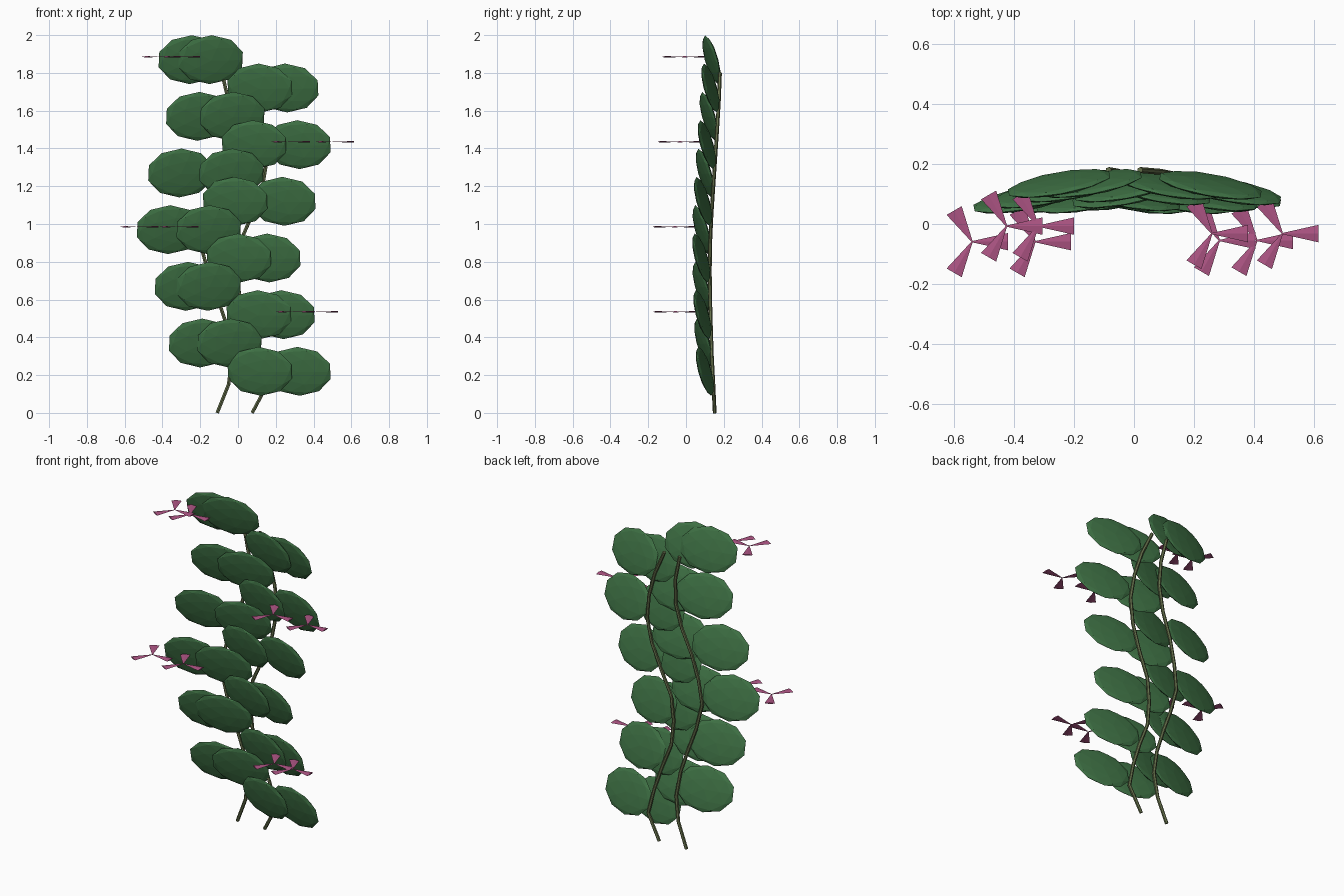
import bpy, bmesh, math
from mathutils import Matrix, Vector

if "Cube" in bpy.data.objects:
    bpy.data.objects.remove(bpy.data.objects["Cube"])

def material(name, color):
    m = bpy.data.materials.new(name)
    m.diffuse_color = color
    m.use_nodes = True
    m.node_tree.nodes["Principled BSDF"].inputs["Base Color"].default_value = m.diffuse_color
    return m

GREEN = material("leaf_green", (0.05, 0.17, 0.06, 1))
BARK = material("stem_olive", (0.13, 0.16, 0.07, 1))
PINK = material("petal_pink", (0.42, 0.09, 0.23, 1))

def mesh_object(name, bm, mat):
    me = bpy.data.meshes.new(name)
    bm.to_mesh(me)
    bm.free()
    me.materials.append(mat)
    ob = bpy.data.objects.new(name, me)
    bpy.context.collection.objects.link(ob)
    return ob

STEP = 0.15
# sideways sway of the two stems and their common depth, one value per node
SWAY = {
    "left": [-.11, -.05, -.03, -.055, -.105, -.16, -.20, -.18, -.14, -.08, -.045, -.05, -.085],
    "right": [.075, .155, .12, .07, .01, -.005, .01, .075, .13, .155, .135, .09, .02],
}
DEPTH = [.152, .145, .137, .132, .128, .126, .128, .135, .145, .155, .165, .174, .18]

def add_stem(name, points):
    cu = bpy.data.curves.new(name, 'CURVE')
    cu.dimensions = '3D'
    cu.bevel_depth = 0.01
    cu.bevel_resolution = 1
    cu.use_fill_caps = True
    sp = cu.splines.new('POLY')
    sp.points.add(len(points) - 1)
    for p, co in zip(sp.points, points):
        p.co = (*co, 1)
    sp.use_smooth = False
    cu.materials.append(BARK)
    ob = bpy.data.objects.new(name, cu)
    bpy.context.collection.objects.link(ob)

def add_leaf(bm, node, side):
    # flattened faceted ball, outer end and top leaning forward
    m = (Matrix.Translation(node + Vector((side * 0.165, -0.045, 0.07)))
         @ Matrix.Rotation(math.radians(-10 * side), 4, 'Z')
         @ Matrix.Rotation(math.radians(15), 4, 'X')
         @ Matrix.Diagonal((0.18, 0.018, 0.134, 1))
         @ Matrix.Rotation(math.pi / 2, 4, 'X'))
    bmesh.ops.create_icosphere(bm, subdivisions=2, radius=1, matrix=m)

def add_flower(bm, node, side):
    # three flat wedge petals meeting at their tips
    c = node + Vector((side * 0.34, -0.187, 0.085))
    for k in range(3):
        m = (Matrix.Translation(c)
             @ Matrix.Rotation(k * math.tau / 3, 4, 'Z')
             @ Matrix.Translation((0.06, 0, 0))
             @ Matrix.Diagonal((1, 1, 0.15, 1))
             @ Matrix.Rotation(-math.pi / 2, 4, 'Y'))
        bmesh.ops.create_cone(bm, cap_ends=True, segments=4, radius1=0.029,
                              radius2=0.002, depth=0.12, matrix=m)

for label, sway in SWAY.items():
    nodes = [Vector((x, y, i * STEP)) for i, (x, y) in enumerate(zip(sway, DEPTH))]
    add_stem(label + "_stem", nodes)
    leaves, flowers = bmesh.new(), bmesh.new()
    for i in range(1, len(nodes)):
        side = 1 if i % 2 else -1
        add_leaf(leaves, nodes[i], side)
        if i % 3 == 0:
            add_flower(flowers, nodes[i], side)
    mesh_object(label + "_leaves", leaves, GREEN)
    mesh_object(label + "_flowers", flowers, PINK)
